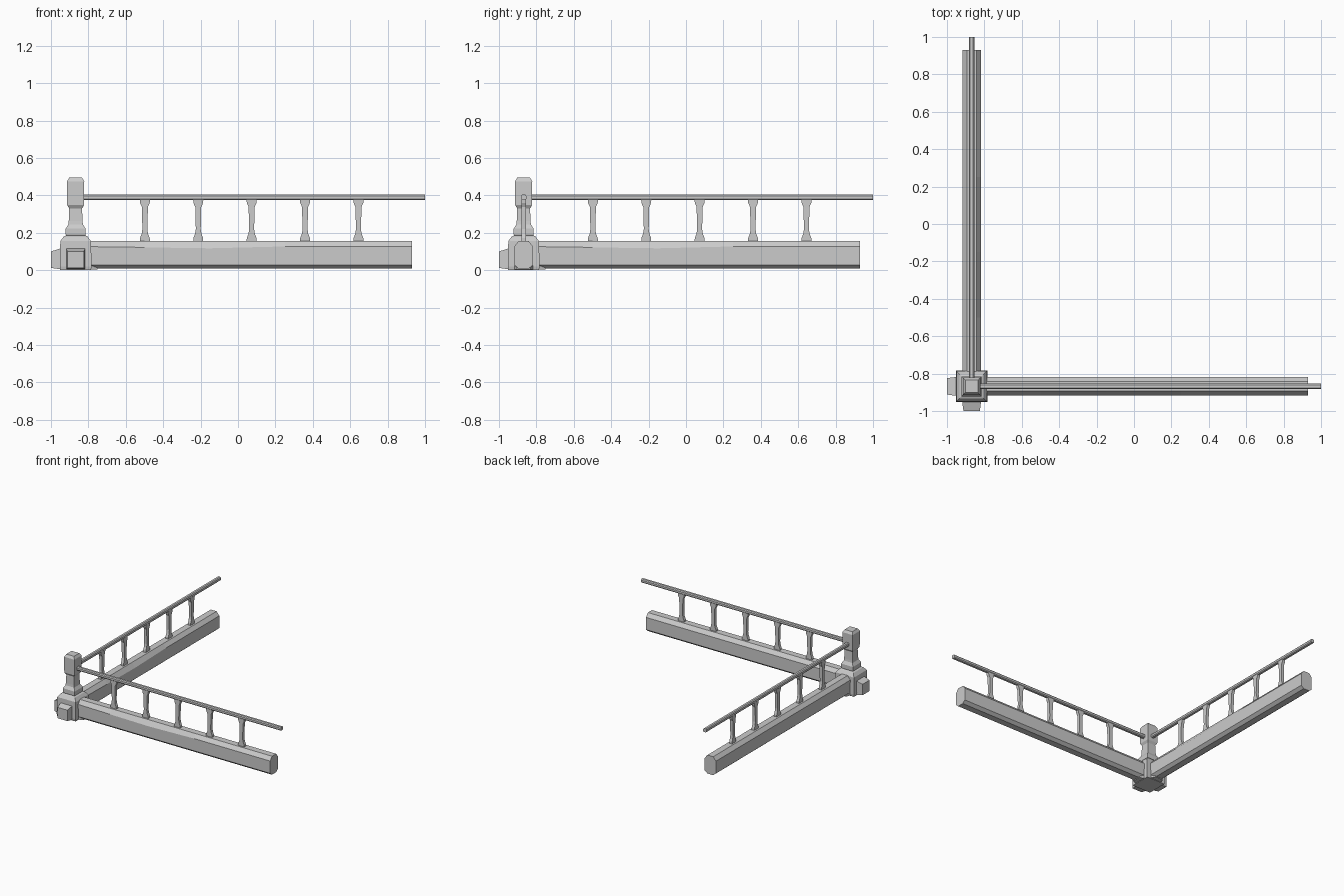
import bpy, bmesh
from math import pi
from mathutils import Matrix, Vector

if "Cube" in bpy.data.objects:
    bpy.data.objects.remove(bpy.data.objects["Cube"])

C = -0.868                                  # corner post centre in x and y
TURN = Matrix.Translation((C, C, 0)) @ Matrix.Rotation(pi / 2, 4, 'Z') @ Matrix.Translation((-C, -C, 0))


def loft(name, rings, matrix=None):
    """Skin a list of equal-length point rings and cap both ends."""
    bm = bmesh.new()
    loops = [[bm.verts.new(p) for p in ring] for ring in rings]
    n = len(loops[0])
    for a, b in zip(loops, loops[1:]):
        for i in range(n):
            bm.faces.new((a[i], a[(i + 1) % n], b[(i + 1) % n], b[i]))
    bm.faces.new(loops[0])
    bm.faces.new(loops[-1])
    if matrix:
        bm.transform(matrix)
    bmesh.ops.recalc_face_normals(bm, faces=bm.faces)
    me = bpy.data.meshes.new(name)
    bm.to_mesh(me)
    bm.free()
    ob = bpy.data.objects.new(name, me)
    bpy.context.collection.objects.link(ob)
    return ob


def rect(x, y, hx, hy, z):
    return [Vector((x + sx * hx, y + sy * hy, z)) for sx, sy in ((-1, -1), (1, -1), (1, 1), (-1, 1))]


def octagon(x, z0, z1, hy, cy, lower, upper, wear=0.0):
    """Chamfered cross-section standing across the x axis; wear lowers the front top edge."""
    pts = [(-hy + cy, z0), (hy - cy, z0), (hy, z0 + lower), (hy, z1 - upper),
           (hy - cy, z1), (-hy + cy, z1), (-hy, z1 - upper - wear), (-hy, z0 + lower)]
    return [Vector((x, C + y, z)) for y, z in pts]


def square_column(name, profile):
    return loft(name, [rect(C, C, h, h, z) for h, z in profile])


# Corner post: plinth, stepped collar, shaft and head
square_column("post_plinth", [(0.082, 0.0), (0.085, 0.02), (0.082, 0.155), (0.064, 0.18), (0.05, 0.186)])
square_column("post_collar", [(0.046, 0.175), (0.053, 0.19), (0.053, 0.222), (0.036, 0.25), (0.03, 0.25)])
square_column("post_shaft", [(0.04, 0.235), (0.037, 0.262), (0.034, 0.335), (0.036, 0.345)])
square_column("post_head", [(0.034, 0.33), (0.045, 0.348), (0.046, 0.475), (0.034, 0.495)])

# Baluster outline: half width along the rail, height
BALUSTER = [(0.027, 0.15), (0.026, 0.172), (0.017, 0.195), (0.013, 0.22), (0.016, 0.32),
            (0.016, 0.338), (0.026, 0.36), (0.027, 0.378), (0.023, 0.386)]

for side, m in (("front", None), ("left", TURN)):
    # Chamfered beam with a slightly worn top edge
    loft(side + "_beam", [octagon(x, 0.008, 0.157, 0.05, 0.024, 0.02, 0.03, w)
                          for x, w in ((C, 0), (-0.5, 0.005), (-0.15, 0.01), (0.25, 0), (0.93, 0))], m)
    # Tenon end poking out of the plinth
    loft(side + "_tenon", [[Vector((x, C + y, z)) for y, z in
                            ((-h, b), (h, b), (h, t), (-h, t))]
                           for x, h, b, t in ((C, 0.051, 0.005, 0.12), (-0.945, 0.051, 0.005, 0.118),
                                              (-1.0, 0.044, 0.012, 0.1))], m)
    # Handrail
    loft(side + "_rail", [octagon(x, 0.375, 0.404, 0.0145, 0.006, 0.007, 0.007)
                          for x in (C + 0.03, 1.0)], m)
    # Flat balusters
    for i in range(5):
        x = -0.498 + i * 0.2855
        loft(f"{side}_baluster_{i + 1}", [rect(x, C, h, 0.012, z) for h, z in BALUSTER], m)
    # Low wedge foot where the beam meets the plinth
    loft(side + "_foot", [[Vector((x, C + y, z)) for y, z in ((-h, 0.003), (h, 0.003), (h, t), (-h, t))]
                          for x, h, t in ((C, 0.052, 0.03), (-0.785, 0.05, 0.026), (-0.75, 0.035, 0.012))], m)
